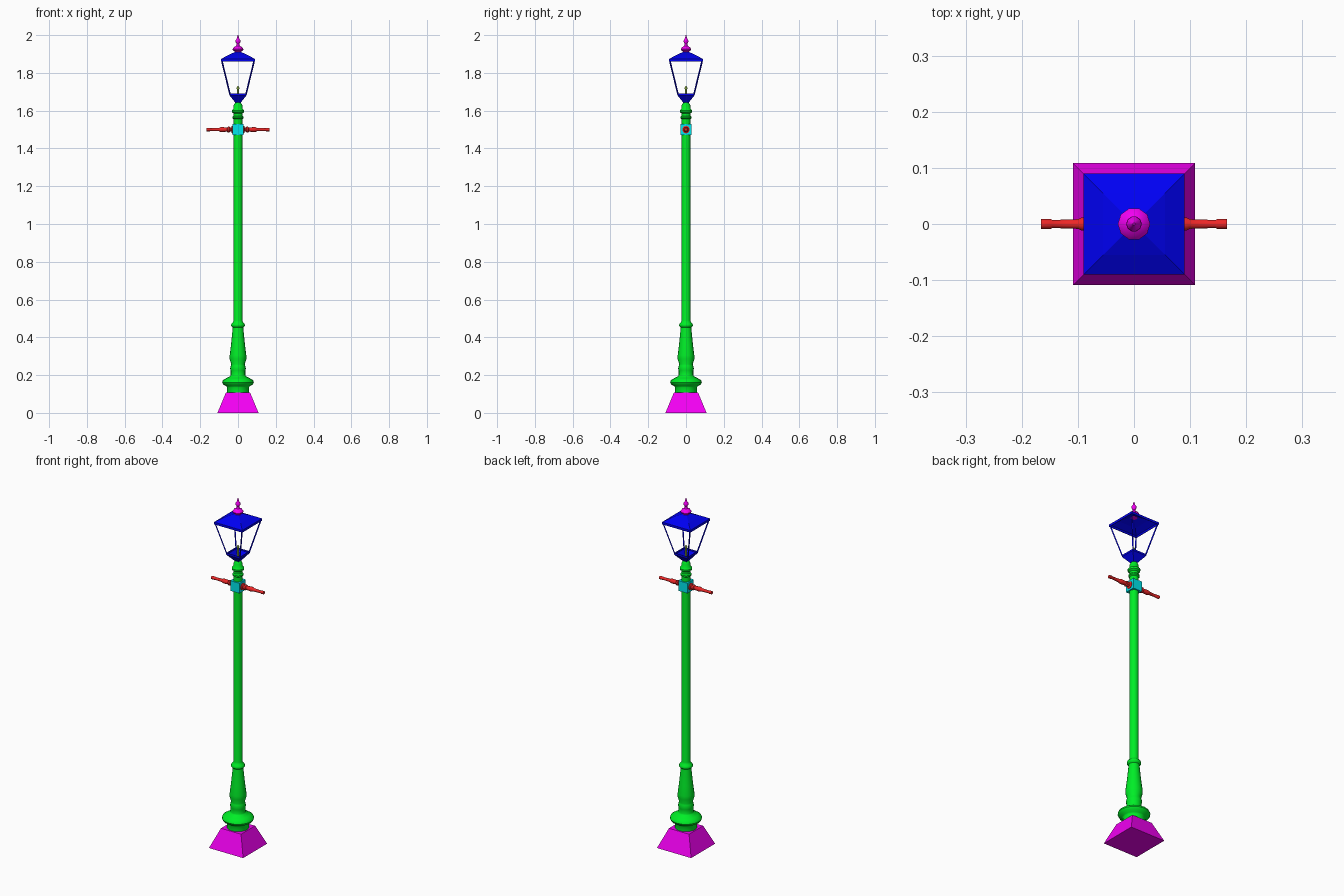
import bpy, bmesh, math
from mathutils import Vector

if "Cube" in bpy.data.objects:
    bpy.data.objects.remove(bpy.data.objects["Cube"])


def paint(name, rgb):
    m = bpy.data.materials.new(name)
    m.diffuse_color = (*rgb, 1)
    m.use_nodes = True
    m.node_tree.nodes["Principled BSDF"].inputs["Base Color"].default_value = m.diffuse_color
    return m


GREEN = paint("green", (0, 0.85, 0.02))
MAGENTA = paint("magenta", (0.9, 0, 0.9))
BLUE = paint("blue", (0.0, 0.0, 0.9))
RED = paint("red", (0.85, 0.02, 0.02))
CYAN = paint("cyan", (0, 0.8, 0.85))
YELLOW = paint("yellow_green", (0.5, 0.8, 0.1))


def lathe(name, profile, sides, mat, square=False, caps=True, smooth=True):
    """Stack rings of (radius, z); square makes radius the half width."""
    bm = bmesh.new()
    n = 4 if square else sides
    off = math.pi / 4 if square else 0
    k = math.sqrt(2) if square else 1
    rings = [[bm.verts.new((r * k * math.cos(off + math.tau * i / n),
                            r * k * math.sin(off + math.tau * i / n), z))
              for i in range(n)] for r, z in profile]
    for a, b in zip(rings, rings[1:]):
        for i in range(n):
            j = (i + 1) % n
            bm.faces.new((a[i], a[j], b[j], b[i]))
    if caps:
        bm.faces.new(rings[0][::-1])
        bm.faces.new(rings[-1])
    me = bpy.data.meshes.new(name)
    bm.to_mesh(me)
    bm.free()
    ob = bpy.data.objects.new(name, me)
    bpy.context.collection.objects.link(ob)
    me.materials.append(mat)
    if smooth and not square:
        bpy.ops.object.select_all(action='DESELECT')
        bpy.context.view_layer.objects.active = ob
        ob.select_set(True)
        bpy.ops.object.shade_smooth_by_angle(angle=math.radians(40))
    return ob


# Square plinth
lathe("plinth", [(0.109, 0), (0.064, 0.108)], 4, MAGENTA, square=True)

# Turned post with moulded foot and collar rings
lathe("post", [
    (0.058, 0.106), (0.058, 0.135), (0.062, 0.142), (0.078, 0.15), (0.084, 0.162),
    (0.08, 0.173), (0.062, 0.184), (0.042, 0.194), (0.039, 0.2), (0.039, 0.225),
    (0.042, 0.235), (0.038, 0.25), (0.036, 0.258), (0.044, 0.285), (0.044, 0.305),
    (0.037, 0.36), (0.029, 0.44), (0.028, 0.452), (0.036, 0.459), (0.037, 0.465),
    (0.034, 0.473), (0.026, 0.48), (0.024, 0.49), (0.023, 1.555), (0.029, 1.56),
    (0.029, 1.567), (0.023, 1.573), (0.023, 1.585), (0.032, 1.592), (0.033, 1.602),
    (0.025, 1.61), (0.023, 1.628), (0.018, 1.638), (0.012, 1.647)], 16, GREEN)

# Ladder rest: block and two turned arms
lathe("arm_block", [(0.029, 1.471), (0.029, 1.529)], 4, CYAN, square=True)
for side, s in (("right", 1), ("left", -1)):
    arm = lathe("arm_" + side, [
        (0.02, 0.027), (0.02, 0.032), (0.011, 0.036), (0.011, 0.042), (0.015, 0.046),
        (0.015, 0.054), (0.011, 0.058), (0.013, 0.085), (0.012, 0.094), (0.009, 0.1),
        (0.0075, 0.145), (0.009, 0.148), (0.009, 0.166)], 10, RED)
    arm.rotation_euler = (0, s * math.pi / 2, 0)
    arm.location.z = 1.5

# Lantern dish and hollow roof
dish = lathe("lantern_dish", [(0.012, 1.64), (0.044, 1.68), (0.044, 1.69)],
             4, BLUE, square=True, caps=False)
roof = lathe("lantern_roof", [(0.09, 1.86), (0.09, 1.873), (0.055, 1.893), (0.015, 1.911)],
             4, BLUE, square=True, caps=False)
for shell in (dish, roof):
    mod = shell.modifiers.new("thickness", 'SOLIDIFY')
    mod.thickness = 0.004
    mod.offset = -1

# Four slanted corner bars
for i, (sx, sy) in enumerate(((1, 1), (-1, 1), (-1, -1), (1, -1))):
    a = Vector((sx * 0.042, sy * 0.042, 1.685))
    b = Vector((sx * 0.086, sy * 0.086, 1.866))
    bar = lathe(f"lantern_bar_{i + 1}", [(0.003, 0), (0.003, (b - a).length)],
                4, BLUE, square=True)
    bar.location = a
    bar.rotation_euler = (b - a).to_track_quat('Z', 'Y').to_euler()

# Gas burner
lathe("burner", [(0.006, 1.643), (0.004, 1.695), (0.004, 1.712), (0.007, 1.716),
                 (0.007, 1.722), (0.003, 1.73)], 8, YELLOW)

# Roof finial
lathe("finial", [
    (0.018, 1.905), (0.018, 1.914), (0.028, 1.92), (0.029, 1.926), (0.022, 1.936),
    (0.01, 1.943), (0.007, 1.953), (0.014, 1.966), (0.013, 1.972), (0.006, 1.983),
    (0.002, 2.0)], 10, MAGENTA)
